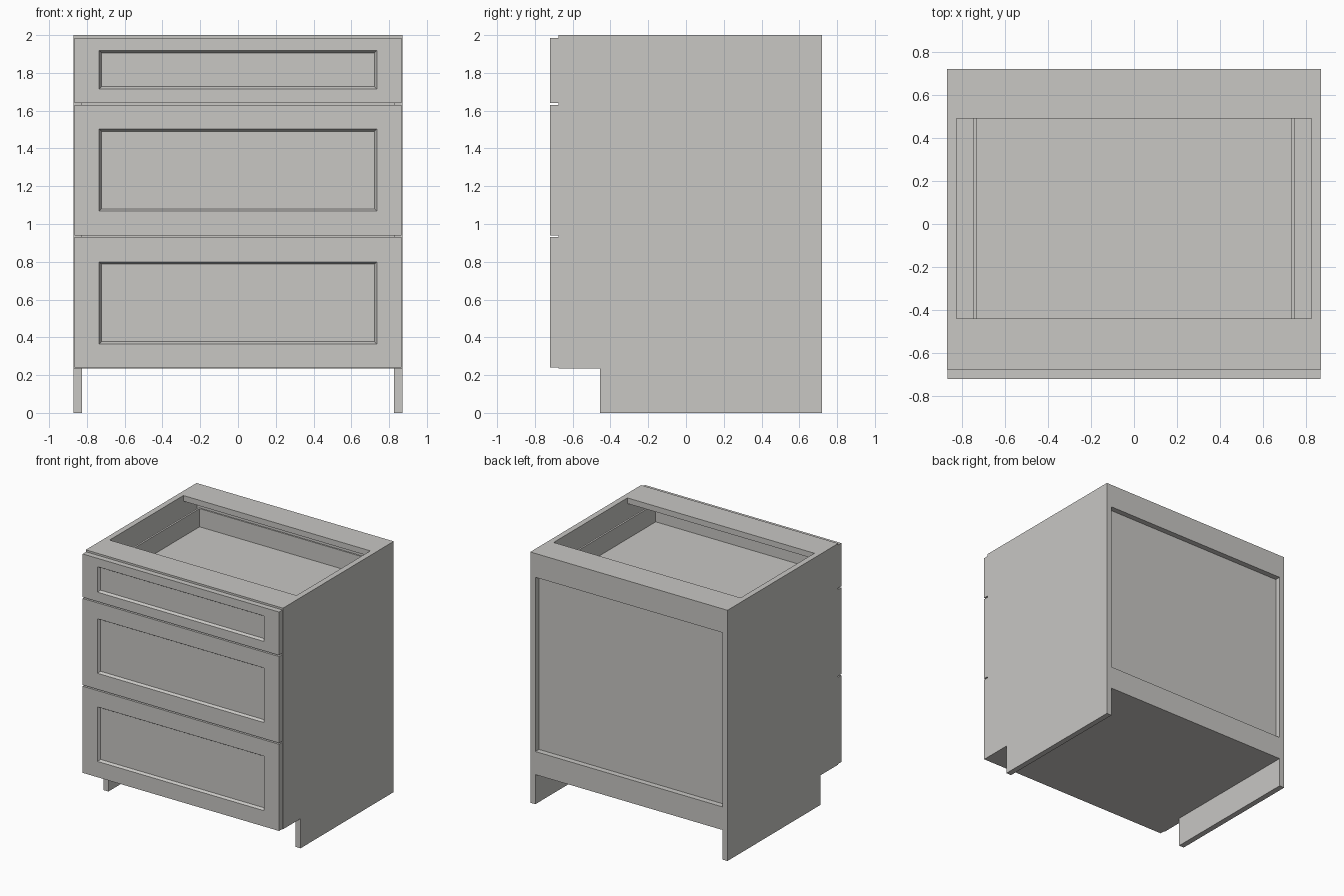
import bpy, bmesh

if "Cube" in bpy.data.objects:
    bpy.data.objects.remove(bpy.data.objects["Cube"])

grey = bpy.data.materials.new("warm_grey")
grey.diffuse_color = (0.58, 0.57, 0.55, 1)
grey.use_nodes = True
grey.node_tree.nodes["Principled BSDF"].inputs["Base Color"].default_value = grey.diffuse_color


def finish(name, bm):
    bmesh.ops.recalc_face_normals(bm, faces=bm.faces)
    mesh = bpy.data.meshes.new(name)
    bm.to_mesh(mesh)
    bm.free()
    mesh.materials.append(grey)
    obj = bpy.data.objects.new(name, mesh)
    bpy.context.collection.objects.link(obj)
    return obj


def add_box(bm, x0, x1, y0, y1, z0, z1):
    verts = bmesh.ops.create_cube(bm, size=1)["verts"]
    for v in verts:
        v.co = ((x0 + x1) / 2 + v.co.x * (x1 - x0),
                (y0 + y1) / 2 + v.co.y * (y1 - y0),
                (z0 + z1) / 2 + v.co.z * (z1 - z0))


def box(name, *dims):
    bm = bmesh.new()
    add_box(bm, *dims)
    return finish(name, bm)


W, T = 0.87, 0.045          # half width, board thickness
FRONT, BACK = -0.676, 0.72  # carcass depth range
FACE = -0.72                # drawer face plane
KICK, TOP = 0.236, 2.0
INNER = W - T


def side_panel(name, x):
    # Profile with the toe-kick notch, extruded to board thickness
    profile = [(-0.455, 0), (BACK, 0), (BACK, TOP), (FRONT, TOP),
               (FRONT, KICK), (-0.455, KICK)]
    bm = bmesh.new()
    face = bm.faces.new([bm.verts.new((x, y, z)) for y, z in profile])
    ext = bmesh.ops.extrude_face_region(bm, geom=[face])["geom"]
    bmesh.ops.translate(bm, vec=(T, 0, 0),
                        verts=[v for v in ext if isinstance(v, bmesh.types.BMVert)])
    finish(name, bm)


def drawer_front(name, z0, z1, r0, r1):
    # Nested rectangles: back, face edge, recess edge, recess floor
    c = 0.012
    rings = [(0.866, z0, z1, FRONT), (0.866, z0, z1, FACE),
             (0.735, r0, r1, FACE), (0.735 - c, r0 + c, r1 - c, FACE + 0.02)]
    bm = bmesh.new()
    loops = [[bm.verts.new(p) for p in ((-x, y, a), (x, y, a), (x, y, b), (-x, y, b))]
             for x, a, b, y in rings]
    bm.faces.new(loops[0])
    bm.faces.new(loops[-1])
    for p, q in zip(loops, loops[1:]):
        for i in range(4):
            j = (i + 1) % 4
            bm.faces.new((p[i], p[j], q[j], q[i]))
    finish(name, bm)


def drawer_box(name, z0, z1):
    # Thin open tray: floor, two sides, front and back
    x, t, y0, y1 = 0.745, 0.015, FRONT, 0.573
    bm = bmesh.new()
    add_box(bm, -x + t, x - t, y0 + t, y1 - t, z0 + 0.015, z0 + 0.03)
    for s in (-x, x - t):
        add_box(bm, s, s + t, y0, y1, z0, z1)
    for y in (y0, y1 - t):
        add_box(bm, -x + t, x - t, y, y + t, z0, z1)
    finish(name, bm)


# Carcass
side_panel("left_side_panel", -W)
side_panel("right_side_panel", INNER)
box("bottom_panel", -INNER, INNER, FRONT, BACK - T, KICK, KICK + T)
box("front_top_stretcher", -INNER, INNER, FRONT, -0.44, TOP - T, TOP)
box("back_top_stretcher", -INNER, INNER, 0.49, BACK - T, TOP - T, TOP)

# Back: recessed panel with a rail above and below
box("back_panel", -INNER, INNER, BACK - T - 0.015, BACK - T, KICK + T, TOP - T)
box("back_top_rail", -INNER, INNER, BACK - T, BACK, 1.81, TOP)
box("back_bottom_rail", -INNER, INNER, BACK - T, BACK, KICK, 0.42)

# Drawers: front z range, recess z range, tray z range
for label, front, recess, tray in (
        ("top", (1.64, 1.985), (1.715, 1.918), (1.72, 1.895)),
        ("middle", (0.94, 1.63), (1.068, 1.503), (1.02, 1.45)),
        ("bottom", (KICK + 0.003, 0.93), (0.365, 0.80), (0.32, 0.75))):
    drawer_front(label + "_drawer_front", *front, *recess)
    drawer_box(label + "_drawer_box", *tray)
